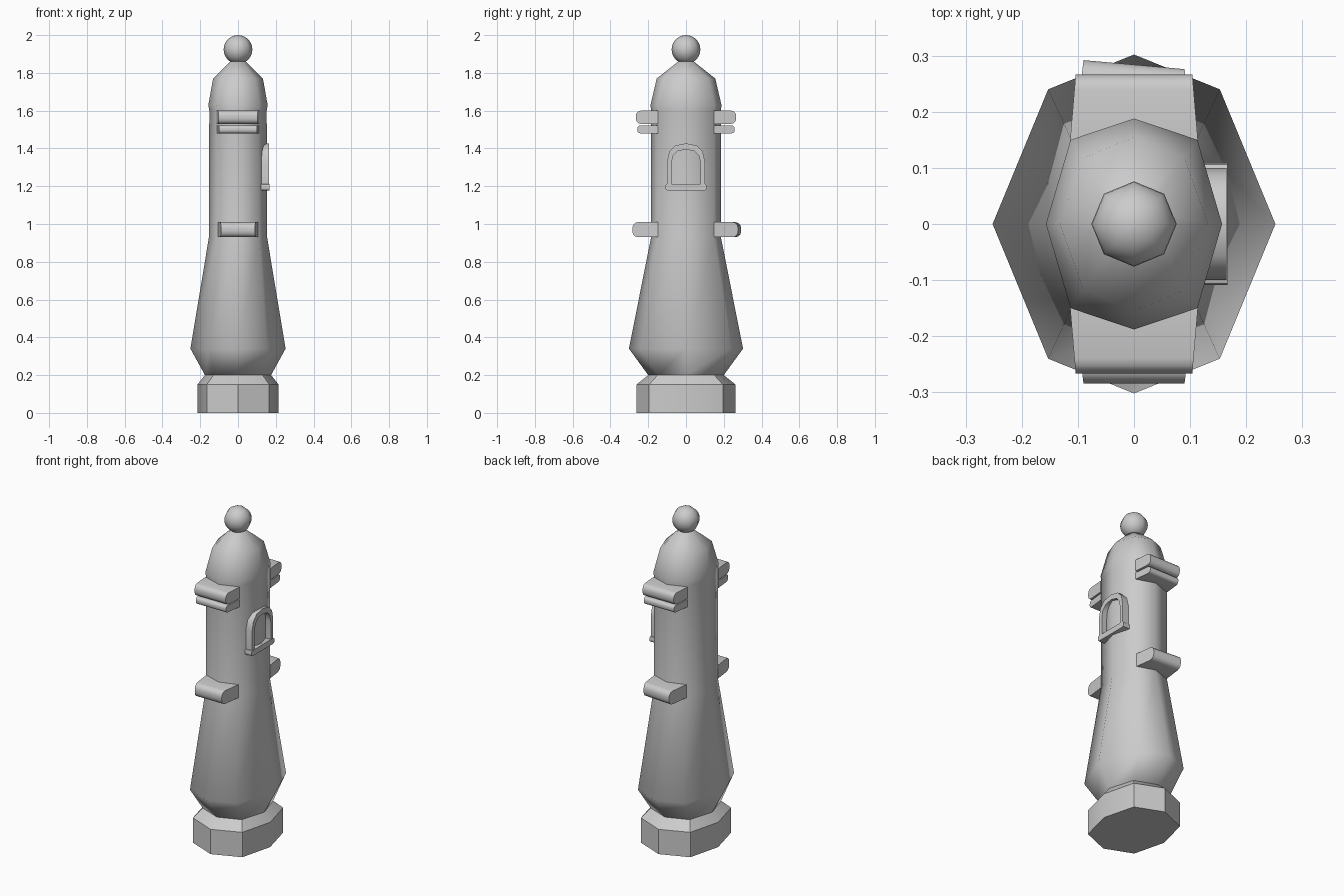
import bpy, bmesh, math

if "Cube" in bpy.data.objects:
    bpy.data.objects.remove(bpy.data.objects["Cube"])


def finish(name, bm, angle):
    bmesh.ops.remove_doubles(bm, verts=bm.verts, dist=1e-5)
    bmesh.ops.recalc_face_normals(bm, faces=bm.faces)
    me = bpy.data.meshes.new(name)
    bm.to_mesh(me)
    bm.free()
    ob = bpy.data.objects.new(name, me)
    bpy.context.collection.objects.link(ob)
    bpy.ops.object.select_all(action='DESELECT')
    ob.select_set(True)
    bpy.context.view_layer.objects.active = ob
    bpy.ops.object.shade_smooth_by_angle(angle=math.radians(angle))
    return ob


def stack(name, rings, angle):
    """Eight-sided oval rings: z, x radius, y radius, diagonal x and y."""
    bm = bmesh.new()
    loops = []
    for z, rx, ry, dx, dy in rings:
        pts = [(rx, 0), (dx, dy), (0, ry), (-dx, dy),
               (-rx, 0), (-dx, -dy), (0, -ry), (dx, -dy)]
        loops.append([bm.verts.new((x, y, z)) for x, y in pts])
    for a, b in zip(loops, loops[1:]):
        for i in range(8):
            j = (i + 1) % 8
            bm.faces.new((a[i], a[j], b[j], b[i]))
    bm.faces.new(loops[0][::-1])
    bm.faces.new(loops[-1])
    return finish(name, bm, angle)


def ledge(name, side, z0, z1, y_out, w_in, w_out, skew=0):
    """Rounded slab growing out of the tower's front or back wall."""
    r = (z1 - z0) * 0.38
    prof = [(0.148, z0)]
    for cz, start in ((z0 + r, -90), (z1 - r, 0)):
        for k in range(4):
            t = math.radians(start + 30 * k)
            prof.append((y_out - r + r * math.cos(t), cz + r * math.sin(t)))
    prof.append((0.148, z1))
    bm = bmesh.new()
    ends = []
    for s in (-1, 1):
        row = []
        for y, z in prof:
            f = (y - 0.148) / (y_out - 0.148)
            x = s * (w_in + (w_out - w_in) * f)
            row.append(bm.verts.new((x, side * (y - skew * f * s), z)))
        ends.append(row)
    a, b = ends
    n = len(prof)
    for i in range(n):
        j = (i + 1) % n
        bm.faces.new((a[i], a[j], b[j], b[i]))
    bm.faces.new(a)
    bm.faces.new(b[::-1])
    return finish(name, bm, 35)


# Plinth
stack("base", [
    (0.0, 0.215, 0.262, 0.165, 0.195),
    (0.15, 0.215, 0.262, 0.165, 0.195),
    (0.2, 0.175, 0.2, 0.13, 0.15)], 30)

# Flared body, shaft and domed roof
stack("tower", [
    (0.2, 0.175, 0.2, 0.13, 0.15),
    (0.34, 0.252, 0.302, 0.153, 0.24),
    (0.93, 0.154, 0.185, 0.111, 0.148),
    (1.6, 0.152, 0.185, 0.11, 0.148),
    (1.63, 0.157, 0.188, 0.113, 0.15),
    (1.77, 0.132, 0.155, 0.09, 0.118),
    (1.865, 0.035, 0.035, 0.025, 0.025)], 60)

# Ball finial
bm = bmesh.new()
bmesh.ops.create_uvsphere(bm, u_segments=8, v_segments=16, radius=0.076)
bmesh.ops.translate(bm, verts=bm.verts, vec=(0, 0, 1.924))
finish("ball_finial", bm, 60)

# Ledges on front and back
for side, tag in ((-1, "front"), (1, "back")):
    ledge(tag + "_upper_ledge", side, 1.53, 1.6, 0.266, 0.114, 0.104)
    ledge(tag + "_thin_ledge", side, 1.48, 1.522, 0.258, 0.112, 0.1)
    ledge(tag + "_lower_ledge", side, 0.93, 1.01, 0.284, 0.107, 0.09,
          0.008 if side > 0 else 0)

# Arched window frame on the right side


def arch(w, spring, top):
    pts = [(w, 1.2)]
    for k in range(7):
        t = math.pi * k / 6
        c, s = math.cos(t), math.sin(t)
        pts.append((w * math.copysign(abs(c) ** 0.8, c),
                    spring + (top - spring) * s ** 0.9 if s > 1e-6 else spring))
    pts.append((-w, 1.2))
    return pts


outer, inner = arch(0.1, 1.33, 1.427), arch(0.077, 1.32, 1.395)
bm = bmesh.new()
rows = [[bm.verts.new((x, y, z)) for y, z in p]
        for p, x in ((outer, 0.11), (outer, 0.165), (inner, 0.165), (inner, 0.11))]
n = len(outer)
for r in range(4):
    a, b = rows[r], rows[(r + 1) % 4]
    for i in range(n - 1):
        bm.faces.new((a[i], a[i + 1], b[i + 1], b[i]))
for i in (0, n - 1):
    bm.faces.new([row[i] for row in rows])
finish("window_frame", bm, 40)

# Window sill
bm = bmesh.new()
bmesh.ops.create_cube(bm, size=1)
for v in bm.verts:
    v.co = (0.138 + v.co.x * 0.058, v.co.y * 0.218, 1.195 + v.co.z * 0.034)
bmesh.ops.bevel(bm, geom=[e for e in bm.edges
                          if abs(e.verts[0].co.x - e.verts[1].co.x) > 0.01],
                offset=0.01, segments=2, affect='EDGES', profile=0.5)
finish("window_sill", bm, 40)
